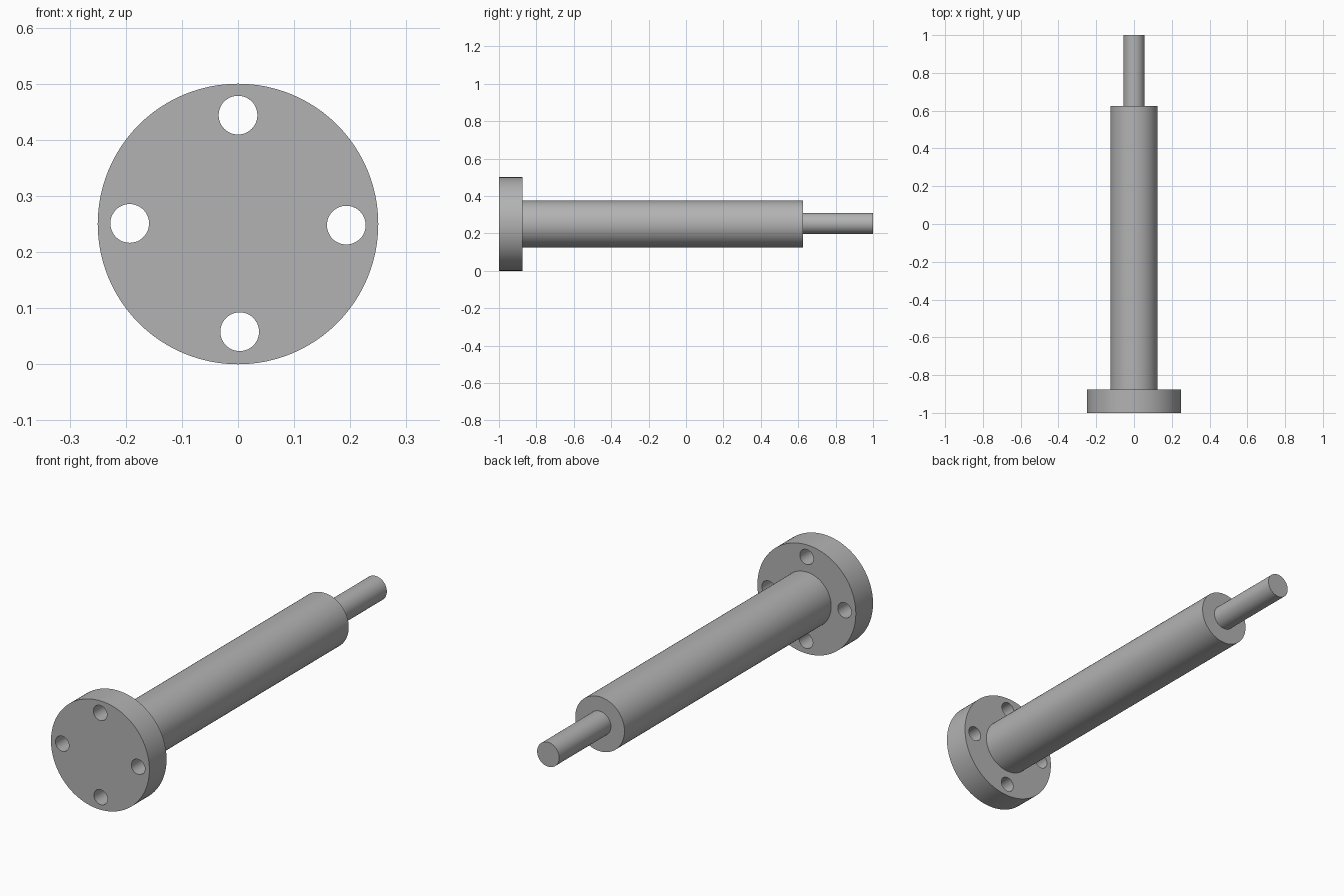
import bpy
import math

if "Cube" in bpy.data.objects:
    bpy.data.objects.remove(bpy.data.objects["Cube"], do_unlink=True)

steel = bpy.data.materials.new("grey_steel")
steel.use_nodes = True
GREY = (0.45, 0.45, 0.45, 1)
steel.diffuse_color = GREY
steel.node_tree.nodes["Principled BSDF"].inputs["Base Color"].default_value = GREY

AXIS_Z = 0.25


def cylinder(name, radius, y0, y1, x=0, z=AXIS_Z, sides=96):
    """Cylinder lying along y from y0 to y1."""
    bpy.ops.mesh.primitive_cylinder_add(
        vertices=sides, radius=radius, depth=y1 - y0,
        location=(x, (y0 + y1) / 2, z), rotation=(math.pi / 2, 0, 0))
    obj = bpy.context.object
    obj.name = name
    obj.data.materials.append(steel)
    return obj


def smooth(obj):
    bpy.ops.object.select_all(action="DESELECT")
    obj.select_set(True)
    bpy.context.view_layer.objects.active = obj
    bpy.ops.object.shade_smooth_by_angle(angle=math.radians(30))


# Mounting flange with four bolt holes
flange = cylinder("flange", 0.25, -1, -0.875)
for x, z in [(0, 0.444), (0.193, 0.248), (0.003, 0.058), (-0.193, 0.251)]:
    cutter = cylinder("bolt_hole_cutter", 0.0345, -1.1, -0.8, x, z, 48)
    cutter.hide_render = True
    cut = flange.modifiers.new("bolt_hole", "BOOLEAN")
    cut.operation = "DIFFERENCE"
    cut.solver = "EXACT"
    cut.object = cutter
    bpy.ops.object.select_all(action="DESELECT")
    bpy.context.view_layer.objects.active = flange
    flange.select_set(True)
    bpy.ops.object.modifier_apply(modifier=cut.name)
    bpy.data.objects.remove(cutter, do_unlink=True)
smooth(flange)

# Main barrel and the thin rod at its end
smooth(cylinder("barrel", 0.125, -0.875, 0.625))
smooth(cylinder("end_rod", 0.056, 0.625, 1, z=0.253))
